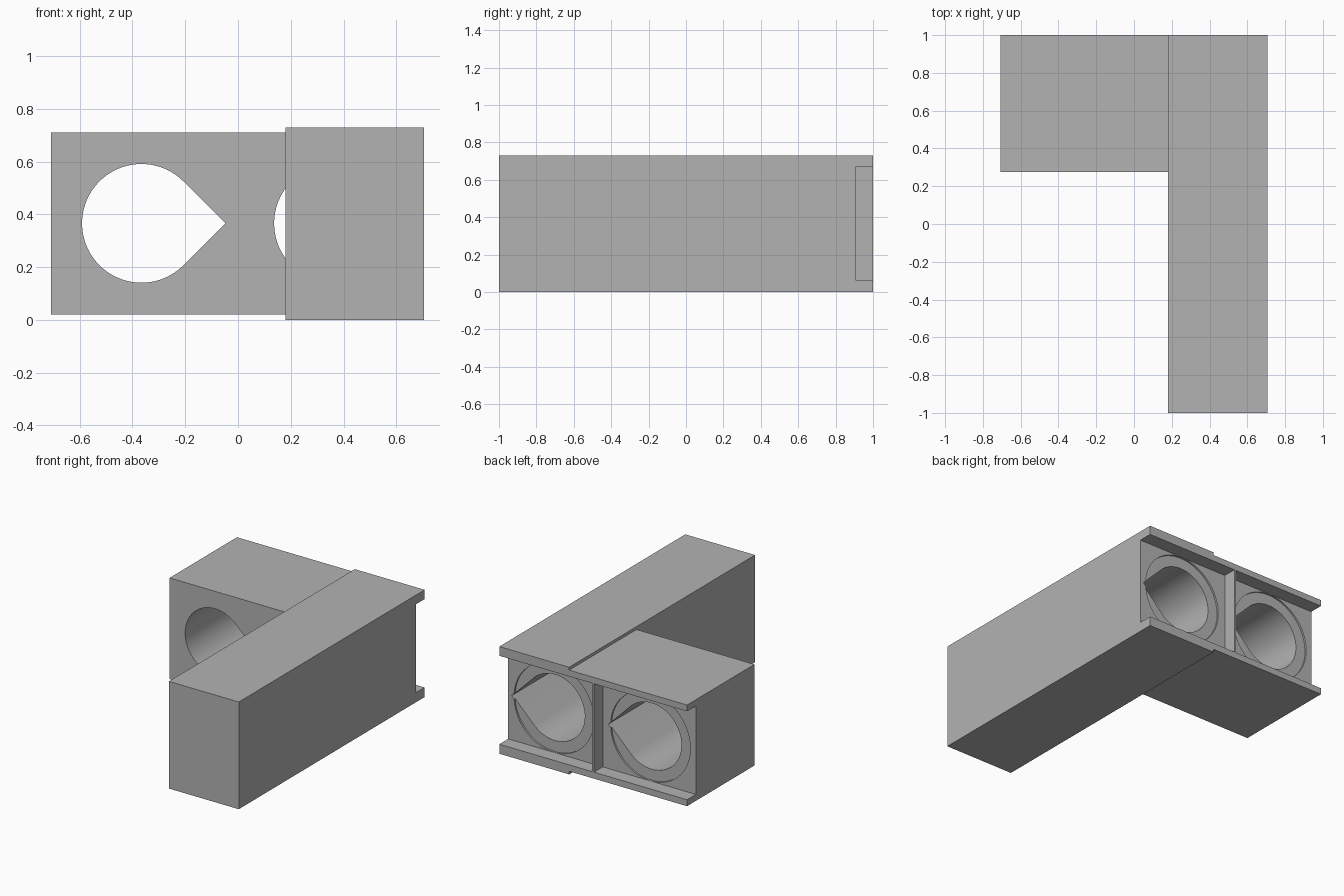
import bpy
import bmesh
from math import sin, cos, pi, radians, sqrt

old = bpy.data.objects.get("Cube")
if old:
    bpy.data.objects.remove(old, do_unlink=True)

grey = bpy.data.materials.new("plain grey")
grey.use_nodes = True
grey.diffuse_color = (0.45, 0.45, 0.45, 1)
grey.node_tree.nodes["Principled BSDF"].inputs["Base Color"].default_value = grey.diffuse_color


def prism(name, outline, y0, y1):
    """Extrude an outline of (x, z) points from y0 to y1."""
    bm = bmesh.new()
    face = bm.faces.new([bm.verts.new((x, y0, z)) for x, z in outline])
    ext = bmesh.ops.extrude_face_region(bm, geom=[face])["geom"]
    moved = [v for v in ext if isinstance(v, bmesh.types.BMVert)]
    bmesh.ops.translate(bm, verts=moved, vec=(0, y1 - y0, 0))
    bmesh.ops.recalc_face_normals(bm, faces=bm.faces)
    mesh = bpy.data.meshes.new(name)
    bm.to_mesh(mesh)
    bm.free()
    mesh.materials.append(grey)
    obj = bpy.data.objects.new(name, mesh)
    bpy.context.collection.objects.link(obj)
    return obj


def box(name, x0, x1, y0, y1, z0, z1):
    return prism(name, [(x0, z0), (x1, z0), (x1, z1), (x0, z1)], y0, y1)


def arc(cx, cz, r, a0, a1, n):
    steps = [a0 + (a1 - a0) * i / n for i in range(n + 1)]
    return [(cx + r * cos(a), cz + r * sin(a)) for a in steps]


def combine(target, tool, operation):
    """Apply a boolean and remove the tool object."""
    mod = target.modifiers.new("combine", "BOOLEAN")
    mod.operation, mod.solver, mod.object = operation, "EXACT", tool
    bpy.ops.object.select_all(action="DESELECT")
    bpy.context.view_layer.objects.active = target
    target.select_set(True)
    bpy.ops.object.modifier_apply(modifier=mod.name)
    bpy.data.objects.remove(tool, do_unlink=True)


BACK, FLOOR, FRONT = 1.0, 0.905, 0.275
MID = 0.366
RADIUS = 0.225

# Long bar with the shorter side block joined to it
body = box("bracket_body", 0.18, 0.706, -1, BACK, 0, 0.73)
side_block = box("side_block", -0.708, 0.4, FRONT, BACK, 0.021, 0.71)
combine(body, side_block, "UNION")

# Rear channels on either side of a thin rib, open at the outer ends
for x0, x1 in ((-0.8, -0.007), (0.007, 0.8)):
    combine(body, box("channel", x0, x1, FLOOR, BACK + 0.1, 0.065, 0.667), "DIFFERENCE")

# Teardrop bores, each with a shallow round seat at the channel floor
for cx in (-0.366, 0.362):
    seat = prism("seat", arc(cx, MID, 0.3, 0, 2 * pi * 95 / 96, 95), FLOOR - 0.012, FLOOR + 0.02)
    combine(body, seat, "DIFFERENCE")
    outline = arc(cx, MID, RADIUS, pi / 4, 7 * pi / 4, 72) + [(cx + RADIUS * sqrt(2), MID)]
    start = FRONT - 0.1 if cx < 0 else FRONT - 0.003
    combine(body, prism("bore", outline, start, FLOOR + 0.02), "DIFFERENCE")

bpy.ops.object.shade_smooth_by_angle(angle=radians(30))
